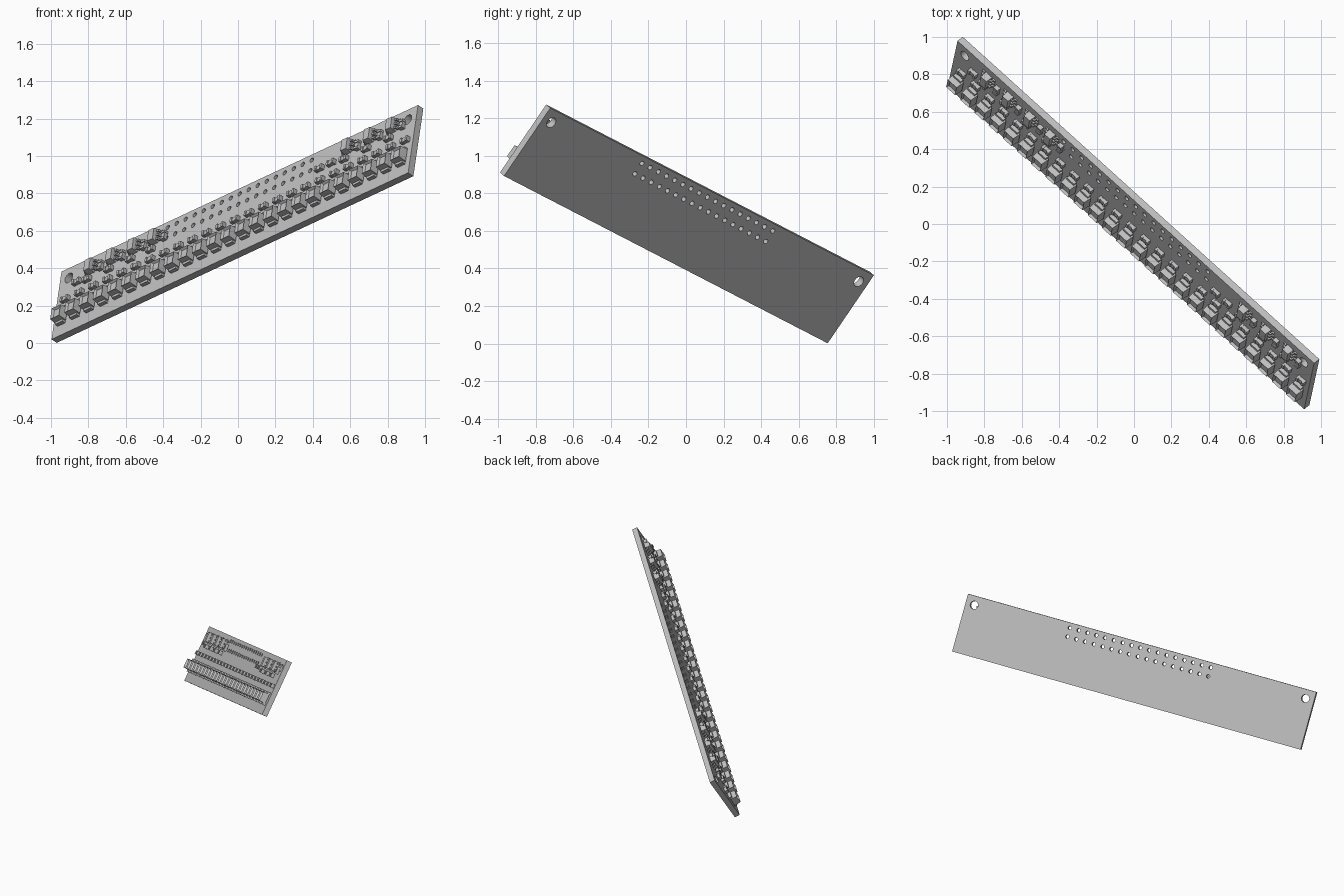
import bpy, bmesh, math
from mathutils import Matrix, Vector

cube = bpy.data.objects.get("Cube")
if cube:
    bpy.data.objects.remove(cube)

LENGTH, HEIGHT, THICK = 2.72, 0.441, 0.04
PITCH = 0.108

# Board frame: local x runs along the board, y up its width, z out of its front
along = Vector((1.905, -1.722, 0.89)).normalized()
up = Vector((0.06, 0.24, 0.365))
up = (up - along * up.dot(along)).normalized()
out = along.cross(up)
FRAME = Matrix((along, up, out)).transposed().to_4x4()
FRAME.translation = (-0.997, 0.733, 0.02)

grey = bpy.data.materials.new("plain grey")
grey.use_nodes = True
grey.diffuse_color = (0.53, 0.53, 0.53, 1)
grey.node_tree.nodes["Principled BSDF"].inputs["Base Color"].default_value = grey.diffuse_color


def finish(name, bm):
    mesh = bpy.data.meshes.new(name)
    bm.to_mesh(mesh)
    bm.free()
    mesh.materials.append(grey)
    obj = bpy.data.objects.new(name, mesh)
    bpy.context.collection.objects.link(obj)
    obj.matrix_world = FRAME
    return obj


def box(bm, x, y, z0, w, d, h, taper=1.0):
    """Box centred on x, y, standing on z0; taper shrinks its top."""
    place = Matrix.Translation((x, y, z0 + h / 2)) @ Matrix.Diagonal((w, d, h, 1))
    verts = bmesh.ops.create_cube(bm, size=1, matrix=place)["verts"]
    top = max(verts, key=lambda v: v.co.z).co.z
    for v in verts:
        if v.co.z > top - 1e-5:
            v.co.x = x + (v.co.x - x) * taper
            v.co.y = y + (v.co.y - y) * taper
    return [f for f in {f for v in verts for f in v.link_faces}
            if f.calc_center_median().z > top - 1e-5][0]


def drill(bm, x, y, r, sides):
    bmesh.ops.create_cone(bm, cap_ends=True, segments=sides, radius1=r, radius2=r,
                          depth=THICK * 3, matrix=Matrix.Translation((x, y, -THICK / 2)))


# Circuit board with mounting holes and two rows of pin holes
bm = bmesh.new()
box(bm, LENGTH / 2, HEIGHT / 2, -THICK, LENGTH, HEIGHT, THICK)
board = finish("circuit_board", bm)

bm = bmesh.new()
for x in (0.067, LENGTH - 0.067):
    drill(bm, x, HEIGHT - 0.068, 0.03, 24)
for i in range(17):
    for drop in (0.038, 0.106):
        drill(bm, LENGTH - 0.805 - i * 0.0687, HEIGHT - drop, 0.0135, 16)
cutter = finish("hole_cutter", bm)
cutter.hide_render = True

cut = board.modifiers.new("holes", "BOOLEAN")
cut.operation = "DIFFERENCE"
cut.solver = "EXACT"
cut.object = cutter
bpy.context.view_layer.update()
result = bpy.data.meshes.new_from_object(board.evaluated_get(bpy.context.evaluated_depsgraph_get()))
board.modifiers.clear()
board.data = result
bpy.data.objects.remove(cutter)


def lamp(bm, x, y):
    """Lamp package with a recessed window and terminals at both ends."""
    top = box(bm, x, y, 0.006, 0.074, 0.078, 0.05, 0.9)
    bmesh.ops.inset_region(bm, faces=[top], thickness=0.011)
    bmesh.ops.translate(bm, verts=top.verts, vec=(0, 0, -0.014))
    for side in (-1, 1):
        box(bm, x, y + side * 0.042, 0, 0.056, 0.02, 0.022)


def chip_part(bm, x, y, turned=False):
    """Small two-terminal part."""
    w, d = (0.026, 0.03) if turned else (0.03, 0.026)
    box(bm, x, y, 0, w, d, 0.02)
    for side in (-1, 1):
        dx, dy = (0, side * 0.02) if turned else (side * 0.02, 0)
        box(bm, x + dx, y + dy, 0, 0.03 if turned else 0.014,
            0.014 if turned else 0.03, 0.025)


def driver(bm, x, y):
    """Chip body with three bent legs on each long side."""
    box(bm, x, y, 0.004, 0.048, 0.08, 0.04, 0.88)
    for side in (-1, 1):
        for k in (-1, 0, 1):
            leg_y = y + k * 0.026
            box(bm, x + side * 0.027, leg_y, 0.016, 0.016, 0.012, 0.008)
            box(bm, x + side * 0.034, leg_y, 0, 0.007, 0.012, 0.024)
            box(bm, x + side * 0.041, leg_y, 0, 0.014, 0.012, 0.007)


# Row of lamps and the row of small parts above it
lamps, parts = bmesh.new(), bmesh.new()
for i in range(25):
    x = 0.064 + i * PITCH
    lamp(lamps, x, 0.122)
    chip_part(parts, x + 0.012, 0.226)
finish("lamp_row", lamps)
finish("resistor_row", parts)

# Driver chips near both ends, each with small parts beneath
chips, extras = bmesh.new(), bmesh.new()
for x in (0.25, 0.415, 0.58, 0.735, 2.21, 2.38, 2.55):
    driver(chips, x, 0.365)
    chip_part(extras, x - 0.02, 0.295)
    chip_part(extras, x + 0.075, 0.345, True)
for x in (0.15, 2.0, 2.09):
    chip_part(extras, x, 0.31)
finish("driver_chips", chips)
finish("driver_parts", extras)
